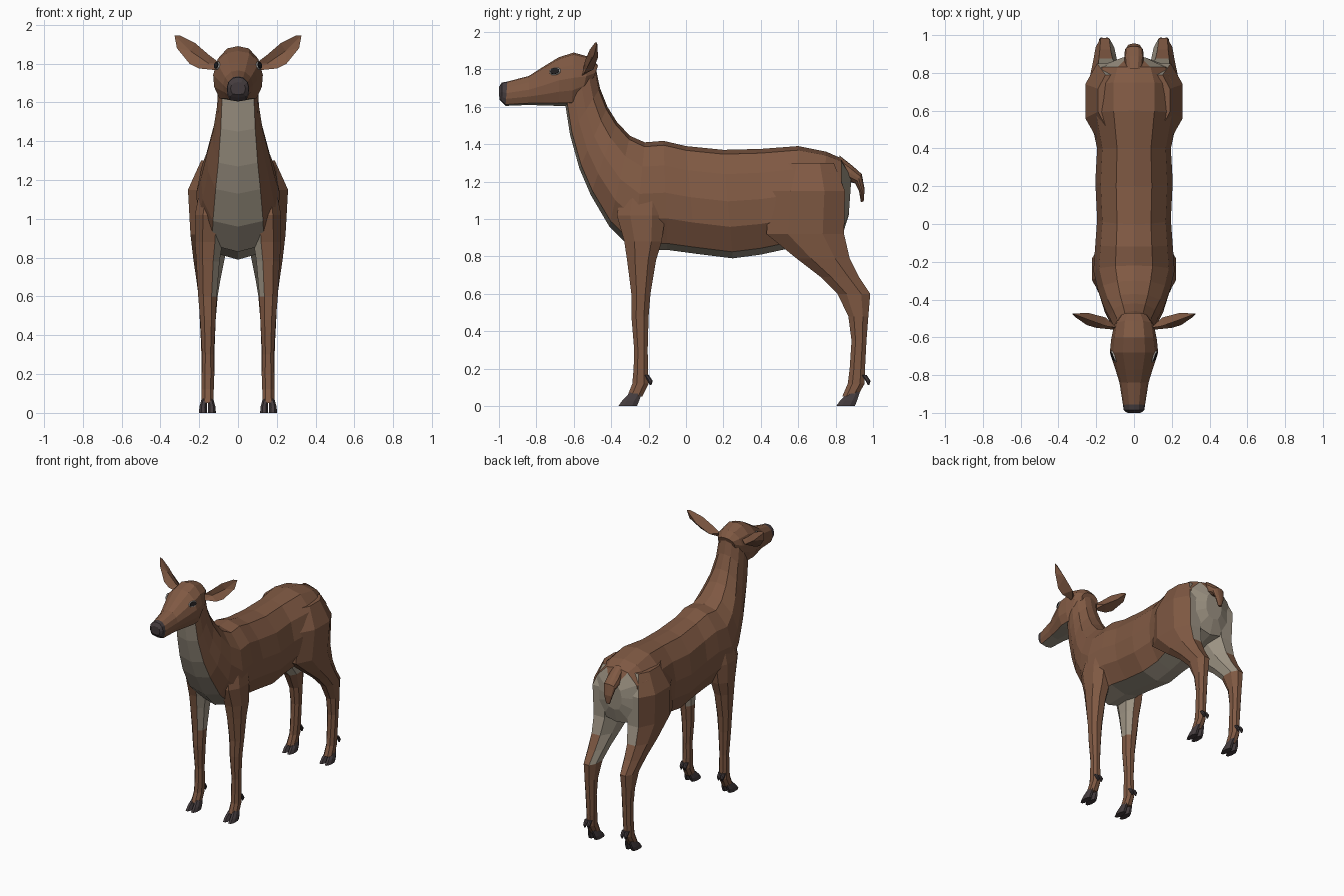
import bpy, bmesh, math
from mathutils import Vector, Matrix
from mathutils.bvhtree import BVHTree


def material(name, rgb):
    m = bpy.data.materials.new(name)
    m.diffuse_color = (*rgb, 1)
    return m


BROWN = material("brown coat", (0.215, 0.100, 0.056))
PALE = material("pale fur", (0.34, 0.295, 0.23))
DARK = material("dark hoof", (0.058, 0.045, 0.048))
BLACK = material("black eye", (0.015, 0.013, 0.014))
WHITE = material("eye rim", (0.55, 0.52, 0.48))


def finish(name, bm, mats, rule=None):
    bmesh.ops.recalc_face_normals(bm, faces=bm.faces)
    seg = bm.faces.layers.int.get("seg")
    if rule:
        for f in bm.faces:
            f.material_index = rule(f.calc_center_median(), f.normal, f[seg])
    me = bpy.data.meshes.new(name)
    bm.to_mesh(me)
    bm.free()
    ob = bpy.data.objects.new(name, me)
    for m in mats:
        me.materials.append(m)
    bpy.context.collection.objects.link(ob)
    return ob


def loft(name, rings, mats, rule=None):
    """Skin closed rings; each face remembers its segment number around the ring."""
    bm = bmesh.new()
    seg = bm.faces.layers.int.new("seg")
    loops = [[bm.verts.new(p) for p in r] for r in rings]
    n = len(loops[0])
    for a, b in zip(loops, loops[1:]):
        for j in range(n):
            k = (j + 1) % n
            f = bm.faces.new((a[j], a[k], b[k], b[j]))
            f[seg] = j
    for cap in (loops[0], loops[-1]):
        bm.faces.new(cap)[seg] = -1
    return finish(name, bm, mats, rule)


def trunk_ring(yt, zt, yb, zb, w, k):
    """Symmetric 12-sided ring between a top and a bottom point; k = underside width."""
    half = [(0, -1), (k, -0.88), (0.96, -0.42), (1, 0.05), (0.86, 0.55), (0.46, 0.92), (0, 1)]
    pts = half + [(-x, v) for x, v in half[-2:0:-1]]
    top, bot = Vector((0, yt, zt)), Vector((0, yb, zb))
    return [(top + bot) / 2 + (top - bot) / 2 * v + Vector((x * w, 0, 0)) for x, v in pts]


def leg_ring(s, z, yf, yb, xi, xo, dz=0.0):
    """Flat-sided octagon; dz tips the ring so its front sits lower."""
    cx, cy, rx, ry = (xi + xo) / 2, (yf + yb) / 2, (xo - xi) / 2, (yb - yf) / 2
    c = 0.45
    pts = [(1, c), (c, 1), (-c, 1), (-1, c), (-1, -c), (-c, -1), (c, -1), (1, -c)]
    return [Vector((s * (cx + rx * x), cy + ry * y, z + dz * y)) for x, y in pts]


# Body and neck, rump to throat: top y, top z, bottom y, bottom z, half width, underside
body = [
    (0.885, 1.23, 0.87, 1.02, 0.07, 0.6),
    (0.83, 1.325, 0.835, 0.91, 0.19, 0.6),
    (0.75, 1.36, 0.72, 0.87, 0.235, 0.6),
    (0.6, 1.39, 0.56, 0.845, 0.235, 0.6),
    (0.4, 1.375, 0.4, 0.81, 0.195, 0.6),
    (0.2, 1.37, 0.25, 0.79, 0.205, 0.6),
    (0.0, 1.39, 0.05, 0.815, 0.195, 0.6),
    (-0.12, 1.418, -0.1, 0.835, 0.205, 0.6),
    (-0.22, 1.41, -0.28, 0.83, 0.215, 0.62),
    (-0.3, 1.445, -0.41, 0.96, 0.19, 0.68),
    (-0.37, 1.52, -0.51, 1.13, 0.16, 0.72),
    (-0.42, 1.60, -0.57, 1.27, 0.13, 0.78),
    (-0.46, 1.70, -0.62, 1.45, 0.108, 0.82),
    (-0.485, 1.82, -0.645, 1.61, 0.10, 0.82),
    (-0.55, 1.86, -0.62, 1.72, 0.085, 0.8)]


def body_rule(c, n, j):
    rump = c.y > 0.78 and n.y > 0.45 and c.z < 1.26
    return int(j in (0, 11) or rump)


loft("body", [trunk_ring(*s) for s in body], [BROWN, PALE], body_rule)

# Head with pale jaw underside and dark nose
head = [
    (-0.47, 1.82, -0.50, 1.74, 0.07, 0.75),
    (-0.51, 1.865, -0.56, 1.65, 0.105, 0.75),
    (-0.60, 1.89, -0.61, 1.605, 0.12, 0.8),
    (-0.68, 1.865, -0.68, 1.605, 0.128, 0.75),
    (-0.77, 1.81, -0.76, 1.607, 0.10, 0.75),
    (-0.84, 1.765, -0.84, 1.61, 0.077, 0.75),
    (-0.955, 1.735, -0.965, 1.605, 0.058, 0.75),
    (-0.985, 1.73, -0.985, 1.625, 0.055, 0.75),
    (-1.0, 1.705, -0.998, 1.64, 0.038, 0.75)]


def head_rule(c, n, j):
    if c.y < -0.965:
        return 2
    return int(j in (0, 11) and c.y < -0.55)


head_ob = loft("head", [trunk_ring(*s) for s in head], [BROWN, PALE, DARK], head_rule)

# Tail, curling down over the rump
tail = [
    (0.82, 1.34, 0.82, 1.24, 0.045, 0.6),
    (0.89, 1.285, 0.87, 1.20, 0.052, 0.6),
    (0.94, 1.24, 0.905, 1.19, 0.048, 0.6),
    (0.955, 1.16, 0.925, 1.15, 0.035, 0.6),
    (0.95, 1.095, 0.935, 1.09, 0.014, 0.6)]
loft("tail", [trunk_ring(*s) for s in tail], [BROWN])

# Legs, top to pastern: z, front y, back y, inner x, outer x
front_leg = [
    (1.27, -0.32, -0.12, 0.07, 0.175),
    (1.02, -0.37, -0.11, 0.07, 0.222),
    (0.88, -0.33, -0.13, 0.08, 0.222),
    (0.78, -0.315, -0.16, 0.095, 0.215),
    (0.60, -0.292, -0.19, 0.11, 0.205),
    (0.48, -0.292, -0.20, 0.115, 0.195),
    (0.30, -0.277, -0.205, 0.125, 0.185),
    (0.20, -0.28, -0.203, 0.122, 0.187),
    (0.12, -0.287, -0.20, 0.125, 0.187),
    (0.05, -0.315, -0.235, 0.125, 0.19)]
hind_leg = [
    (1.30, 0.52, 0.79, 0.05, 0.19),
    (1.15, 0.45, 0.85, 0.03, 0.258),
    (0.92, 0.43, 0.845, 0.04, 0.245),
    (0.79, 0.59, 0.875, 0.07, 0.23),
    (0.69, 0.72, 0.925, 0.09, 0.215),
    (0.60, 0.81, 0.985, 0.105, 0.203),
    (0.48, 0.868, 0.975, 0.115, 0.197),
    (0.35, 0.885, 0.965, 0.12, 0.19),
    (0.20, 0.875, 0.957, 0.122, 0.187),
    (0.12, 0.865, 0.955, 0.125, 0.187),
    (0.05, 0.835, 0.915, 0.125, 0.19)]


def leg_rule(s, hind):
    def rule(c, n, j):
        inner = n.x * s < -0.4 and c.z > 0.6
        return int(inner or (hind and n.y > 0.6 and c.z > 0.8))
    return rule


for side, s in (("right", 1), ("left", -1)):
    for label, secs, y0 in (("front", front_leg, 0.0), ("hind", hind_leg, 1.165)):
        name = f"{side}_{label}_"
        loft(name + "leg", [leg_ring(s, *r) for r in secs], [BROWN, PALE],
             leg_rule(s, label == "hind"))
        # Cloven hoof: two tapering toes
        for toe, xi in (("inner", 0.114), ("outer", 0.159)):
            mid = 0.128 if toe == "inner" else 0.157
            rings = [leg_ring(s, 0, y0 - 0.362, y0 - 0.262, xi, xi + 0.042),
                     leg_ring(s, 0.03, y0 - 0.34, y0 - 0.25, xi + 0.002, xi + 0.04),
                     leg_ring(s, 0.075, y0 - 0.295, y0 - 0.235, mid, mid + 0.03)]
            rings[0] = [Vector((p.x, p.y, 0)) for p in rings[0]]
            loft(name + toe + "_hoof", rings, [DARK])
            # Dewclaw behind the pastern
            xc = mid + 0.015
            loft(name + toe + "_dewclaw", [
                leg_ring(s, 0.165, y0 - 0.225, y0 - 0.198, xc - 0.014, xc + 0.014),
                leg_ring(s, 0.135, y0 - 0.205, y0 - 0.178, xc - 0.012, xc + 0.012),
                leg_ring(s, 0.112, y0 - 0.193, y0 - 0.185, xc - 0.004, xc + 0.004)], [DARK])

    # Ear: cupped leaf with a hollow front and a rounded back
    edge = [(0.09, -0.55, 1.80), (0.15, -0.54, 1.845), (0.22, -0.515, 1.905), (0.30, -0.485, 1.945),
            (0.327, -0.475, 1.945), (0.315, -0.49, 1.88), (0.25, -0.535, 1.80),
            (0.20, -0.55, 1.775), (0.10, -0.56, 1.765)]
    bm = bmesh.new()
    rim = [bm.verts.new((s * x, y, z)) for x, y, z in edge]
    for depth in (0.012, 0.045):
        a = bm.verts.new((s * 0.15, -0.54 + depth, 1.80))
        b = bm.verts.new((s * 0.245, -0.515 + depth, 1.865))
        for i in range(9):
            p, q = rim[i], rim[(i + 1) % 9]
            hub = b if i in (2, 3, 4, 5) else a
            if i in (1, 6):
                bm.faces.new((p, q, b, a) if i == 1 else (p, q, a, b))
            else:
                bm.faces.new((p, q, hub))
    finish(side + "_ear", bm, [BROWN])

    # Eye: dark plate on a slim pale rim, laid on the cheek
    me = head_ob.data
    tree = BVHTree.FromPolygons([v.co for v in me.vertices], [p.vertices for p in me.polygons])
    loc, nor, _, _ = tree.ray_cast(Vector((s, -0.70, 1.79)), Vector((-s, 0, 0)))
    fwd = (Vector((0, -1, 0)) + nor * nor.y).normalized()
    rot = Matrix((fwd, nor.cross(fwd), nor)).transposed().to_4x4()
    for part, size, lift, mat in (("eye_rim", 1.0, 0.003, WHITE), ("eye", 0.84, 0.006, BLACK)):
        bm = bmesh.new()
        bmesh.ops.create_cone(bm, cap_ends=True, segments=10, radius1=0.034 * size,
                              radius2=0.031 * size, depth=0.006)
        bmesh.ops.scale(bm, vec=(1, 0.65, 1), verts=bm.verts)
        bm.transform(Matrix.Translation(loc + nor * lift) @ rot)
        finish(f"{side}_{part}", bm, [mat])
